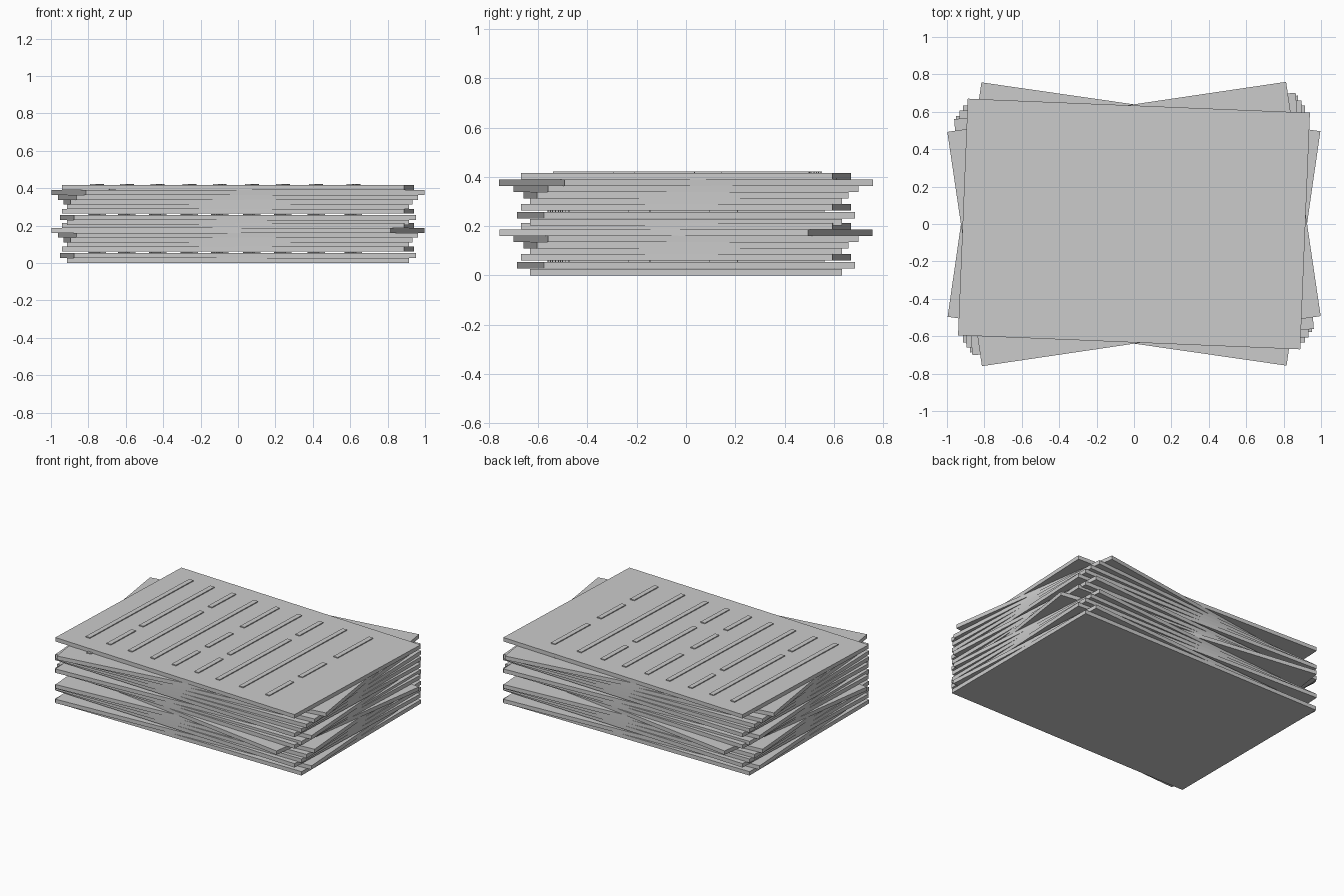
import bpy
from math import radians

if "Cube" in bpy.data.objects:
    bpy.data.objects.remove(bpy.data.objects["Cube"])

W, D, T = 1.831, 1.266, 0.026      # sheet width, depth, thickness
BAR_W, BAR_H = 0.032, 0.006


def box(name, size, loc, parent=None):
    bpy.ops.mesh.primitive_cube_add(size=1)
    ob = bpy.context.object
    ob.name = name
    for v in ob.data.vertices:
        v.co = [c * s for c, s in zip(v.co, size)]
    ob.location = loc
    ob.parent = parent
    return ob


# Raised strip patterns: (start, end) along the sheet depth
full = [(-0.517, 0.522)]
low_split = [(-0.19, 0.524), (-0.516, -0.266)]
high_split = [(0.282, 0.522), (-0.518, 0.202)]
triple = [(0.171, 0.526), (-0.184, 0.061), (-0.514, -0.269)]
columns = [(-0.755, full), (-0.595, low_split), (-0.43, high_split),
           (-0.26, full), (-0.098, triple), (0.075, low_split),
           (0.24, high_split), (0.418, full), (0.617, triple)]


def sheet(name, z, angle, strips):
    s = box(name, (W, D, T), (0, 0, z + T / 2))
    s.rotation_euler.z = radians(angle)
    if strips:
        for x, parts in columns:
            for a, b in parts:
                box(name + "_strip", (BAR_W, b - a, BAR_H),
                    (x, (a + b) / 2, T / 2 + BAR_H / 2), s)


# One bundle of eight sheets: base height, twist, has strips
bundle = [(0.0, 0, False), (0.028, 3.4, True), (0.061, -2.35, False),
          (0.085, 0, False), (0.11, 1.7, False), (0.135, 4.4, False),
          (0.16, None, True), (0.187, -2.35, False)]

# Two bundles; the most twisted sheet turns opposite ways
for level, twist in enumerate((-8.2, 8.4)):
    for i, (z, angle, strips) in enumerate(bundle):
        last = level == 1 and i == 7
        sheet(f"sheet_{level}_{i}", z + 0.203 * level,
              twist if angle is None else angle, strips or last)
